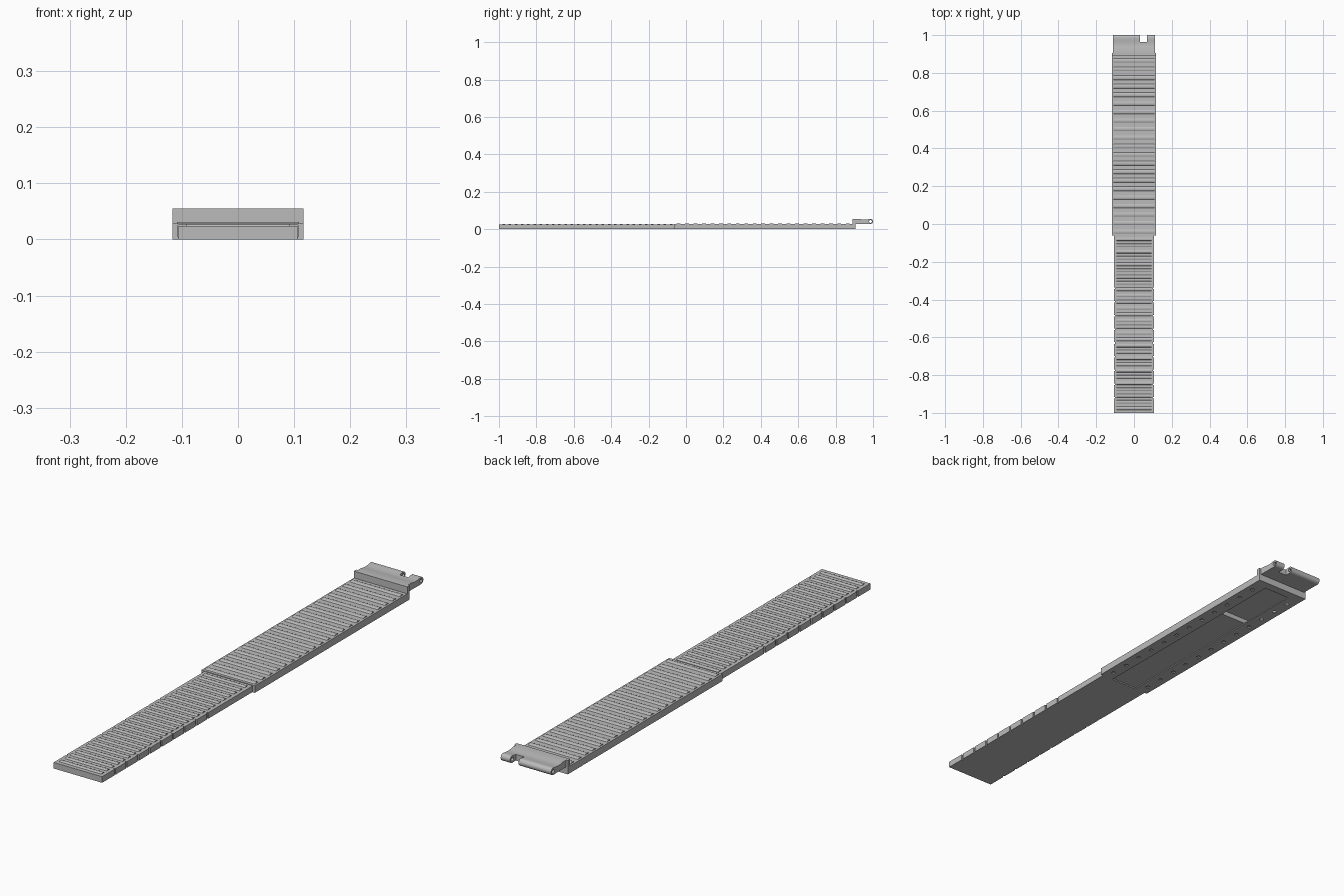
import bpy
import bmesh
import math
from mathutils import Matrix

cube = bpy.data.objects.get("Cube")
if cube:
    bpy.data.objects.remove(cube, do_unlink=True)

GREY = (0.5, 0.5, 0.5, 1)
metal = bpy.data.materials.new("grey metal")
metal.use_nodes = True
metal.diffuse_color = GREY
metal.node_tree.nodes["Principled BSDF"].inputs["Base Color"].default_value = GREY


def finish(name, bm):
    bmesh.ops.recalc_face_normals(bm, faces=bm.faces)
    mesh = bpy.data.meshes.new(name)
    bm.to_mesh(mesh)
    bm.free()
    mesh.materials.append(metal)
    obj = bpy.data.objects.new(name, mesh)
    bpy.context.collection.objects.link(obj)
    return obj


def add_prism(bm, profile, axis, lo, hi):
    """Extrude a (y, z) profile along x, or an (x, z) profile along y."""
    def place(p, t):
        return (t, p[0], p[1]) if axis == "x" else (p[0], t, p[1])
    a = [bm.verts.new(place(p, lo)) for p in profile]
    b = [bm.verts.new(place(p, hi)) for p in profile]
    bm.faces.new(a)
    bm.faces.new(b)
    for i in range(len(a)):
        j = (i + 1) % len(a)
        bm.faces.new((a[i], a[j], b[j], b[i]))


def add_box(bm, x0, x1, y0, y1, z0, z1):
    add_prism(bm, [(y0, z0), (y1, z0), (y1, z1), (y0, z1)], "x", x0, x1)


def add_rod(bm, radius, length, matrix):
    bmesh.ops.create_cone(bm, cap_ends=True, segments=16, radius1=radius,
                          radius2=radius, depth=length, matrix=matrix)


def arc(cy, cz, r, start, end, steps):
    angles = [math.radians(start + (end - start) * i / steps) for i in range(steps + 1)]
    return [(cy + r * math.cos(t), cz + r * math.sin(t)) for t in angles]


def cut(obj, bm):
    cutter = finish("cutter", bm)
    mod = obj.modifiers.new("cut", "BOOLEAN")
    mod.operation = "DIFFERENCE"
    mod.solver = "EXACT"
    mod.object = cutter
    bpy.context.view_layer.objects.active = obj
    bpy.ops.object.modifier_apply(modifier=mod.name)
    bpy.data.objects.remove(cutter, do_unlink=True)


def smooth(obj):
    bpy.ops.object.select_all(action="DESELECT")
    obj.select_set(True)
    bpy.context.view_layer.objects.active = obj
    bpy.ops.object.shade_smooth_by_angle(angle=math.radians(35))


def ridges(name, count, first, last, half_x, half_y, base, height):
    """Row of rounded cross ribs."""
    bm = bmesh.new()
    for i in range(count):
        y = first + (last - first) * i / (count - 1)
        profile = [(y + half_y * c, base + height * s)
                   for c, s in arc(0, 0, 1, 0, 180, 6)]
        profile = [(y + half_y, base - 0.001)] + profile + [(y - half_y, base - 0.001)]
        add_prism(bm, profile, "x", -half_x, half_x)
    smooth(finish(name, bm))


# Sliding plate with slots along both edges
bm = bmesh.new()
side = [(-1, 0), (-0.062, 0), (-0.062, 0.005), (0.6, 0.005), (0.6, 0.024), (-1, 0.024)]
add_prism(bm, side, "x", -0.106, 0.106)
plate = finish("sliding_plate", bm)

bm = bmesh.new()
for i in range(9):
    y = -0.92 + 0.0725 * i
    for s in (-1, 1):
        add_box(bm, s * 0.106 - 0.005, s * 0.106 + 0.005, y - 0.004, y + 0.004, -0.01, 0.04)
cut(plate, bm)
ridges("sliding_plate_ribs", 28, -0.975, -0.08, 0.092, 0.009, 0.024, 0.0035)

# Channel sleeve, open at the front, with two lips underneath
bm = bmesh.new()
half = [(0.058, 0), (0.117, 0), (0.117, 0.028)]
inner = [(0.107, 0.0255), (0.107, 0.004), (0.058, 0.004)]
section = half + [(-x, z) for x, z in reversed(half)]
section += [(-x, z) for x, z in reversed(inner)] + inner
add_prism(bm, section, "y", -0.062, 0.87)
sleeve = finish("sleeve", bm)

# Row of fixing holes through each lip
bm = bmesh.new()
for i in range(12):
    for s in (-1, 1):
        add_rod(bm, 0.008, 0.02,
                Matrix.Translation((s * 0.088, -0.02 + 0.077 * i, -0.002)))
cut(sleeve, bm)
ridges("sleeve_ribs", 21, -0.04, 0.865, 0.109, 0.011, 0.028, 0.0035)

# Closed end of the sleeve
bm = bmesh.new()
add_box(bm, -0.117, 0.117, 0.87, 0.905, 0, 0.028)
finish("sleeve_end", bm)

# Hinge head: full-width step, then plate and barrel
bm = bmesh.new()
add_box(bm, -0.117, 0.117, 0.89, 0.905, 0.028, 0.055)
finish("head_step", bm)

bm = bmesh.new()
profile = [(0.905, 0.028), (0.985, 0.027)]
profile += arc(0.986, 0.041, 0.014, -90, 90, 12)
profile += [(0.97, 0.0525), (0.955, 0.051), (0.94, 0.052), (0.925, 0.055), (0.905, 0.055)]
add_prism(bm, profile, "x", -0.11, 0.11)
head = finish("hinge_head", bm)

# Pin bore and barrel notch
bm = bmesh.new()
add_rod(bm, 0.0075, 0.3,
        Matrix.Translation((0, 0.986, 0.041)) @ Matrix.Rotation(math.pi / 2, 4, "Y"))
cut(head, bm)
bm = bmesh.new()
add_box(bm, 0.032, 0.069, 0.964, 1.02, 0.01, 0.08)
cut(head, bm)
smooth(head)
